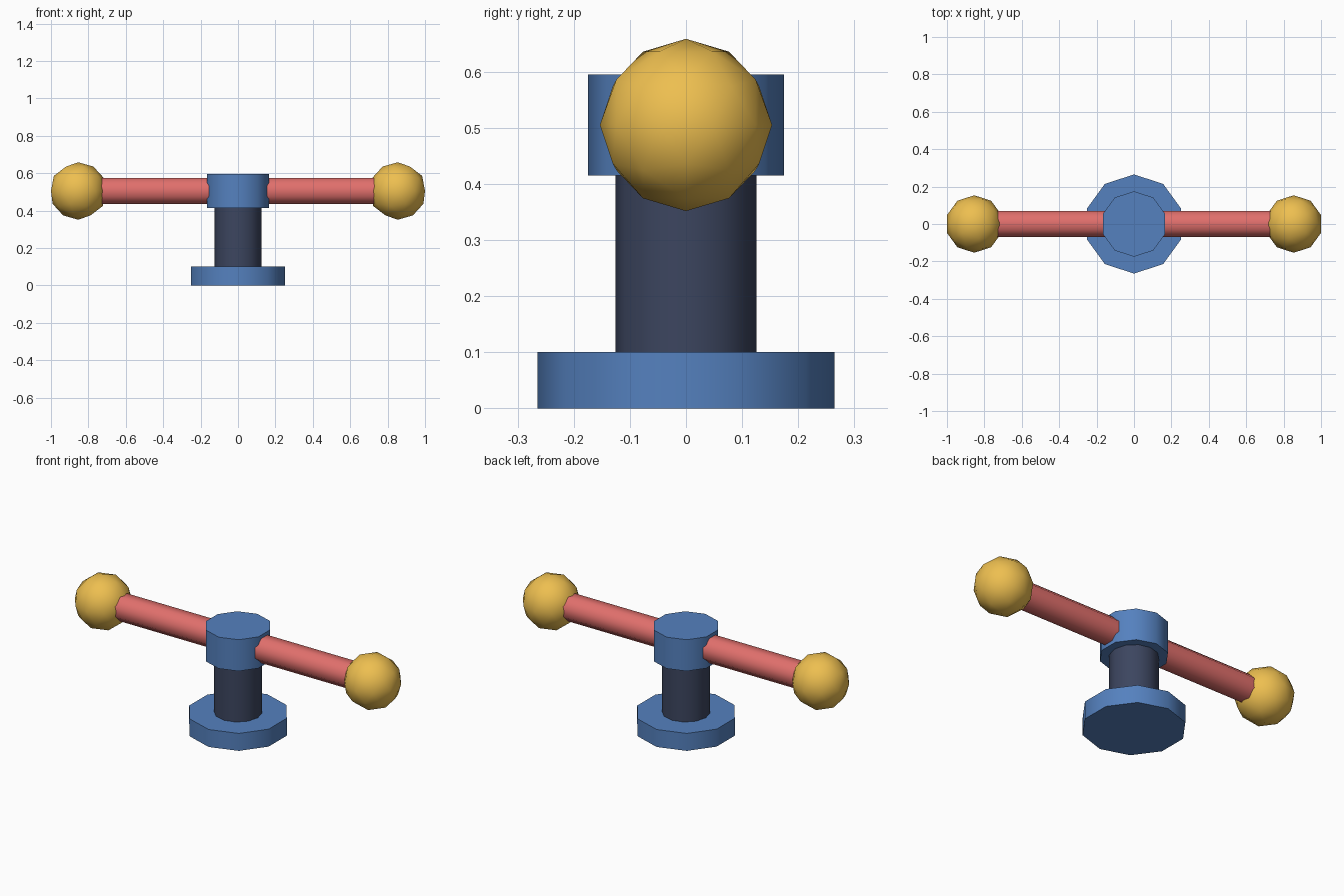
import bpy
import math

if "Cube" in bpy.data.objects:
    bpy.data.objects.remove(bpy.data.objects["Cube"])


def material(name, color):
    m = bpy.data.materials.new(name)
    m.diffuse_color = (*color, 1)
    m.use_nodes = True
    m.node_tree.nodes["Principled BSDF"].inputs["Base Color"].default_value = m.diffuse_color
    return m


blue = material("blue", (0.09, 0.22, 0.52))
slate = material("slate", (0.045, 0.06, 0.115))
red = material("red", (0.75, 0.16, 0.15))
gold = material("gold", (0.85, 0.52, 0.08))


def finish(name, mat, angle=50):
    ob = bpy.context.object
    ob.name = name
    ob.data.materials.append(mat)
    bpy.ops.object.shade_smooth_by_angle(angle=math.radians(angle))
    return ob


def upright(name, sides, radius, z0, z1, mat):
    bpy.ops.mesh.primitive_cylinder_add(vertices=sides, radius=radius, depth=z1 - z0,
                                        location=(0, 0, (z0 + z1) / 2))
    return finish(name, mat)


AXIS_Z = 0.505

# Stand: foot, post and hub
upright("foot", 10, 0.265, 0.0, 0.10, blue)
upright("post", 12, 0.126, 0.09, 0.43, slate)
upright("hub", 10, 0.175, 0.415, 0.595, blue)

# Crossbar through the hub, eight-sided with flat top and front
bpy.ops.mesh.primitive_cylinder_add(vertices=8, radius=0.0695 / math.cos(math.pi / 8),
                                    depth=1.68, location=(0, 0, AXIS_Z),
                                    rotation=(math.pi / 8, 0, 0))
bar = bpy.context.object
bar.rotation_euler = (0, 0, 0)
for v in bar.data.vertices:
    # turn the profile by half a side, then lay the cylinder along x
    x, y, z = v.co
    c, s = math.cos(math.pi / 8), math.sin(math.pi / 8)
    v.co = (z, x * s + y * c, -(x * c - y * s))
finish("crossbar", red)

# Knobs on both ends, turned to mirror each other
for side, label in ((-1, "left"), (1, "right")):
    bpy.ops.mesh.primitive_ico_sphere_add(subdivisions=2, radius=0.1535,
                                          location=(side * 0.854, 0, AXIS_Z),
                                          rotation=(0, 0, math.pi if side > 0 else 0))
    finish(label + "_knob", gold)
